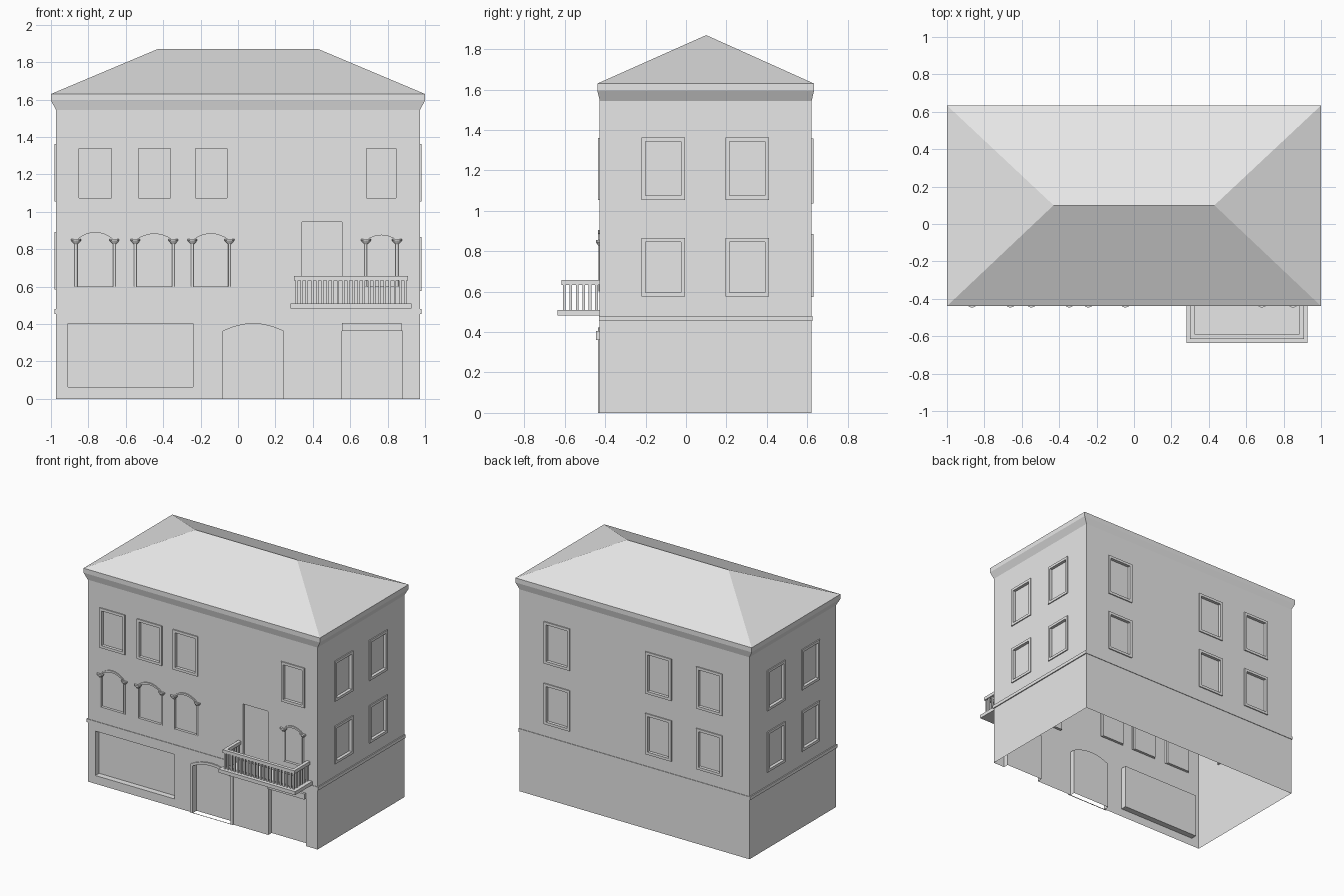
import bpy
import bmesh
from mathutils import Matrix, Vector

if "Cube" in bpy.data.objects:
    bpy.data.objects.remove(bpy.data.objects["Cube"], do_unlink=True)

stone = bpy.data.materials.new("plain_grey")
stone.use_nodes = True
GREY = (0.8, 0.8, 0.8, 1)
stone.diffuse_color = GREY
stone.node_tree.nodes["Principled BSDF"].inputs["Base Color"].default_value = GREY

SIDE, FRONT, BACK, EAVES = 0.973, -0.427, 0.622, 1.55
RELIEF = 0.008

# Each wall maps (across, up, outward) to a point
WALLS = {
    "front": lambda u, z, d: (u, FRONT - d, z),
    "back": lambda u, z, d: (u, BACK + d, z),
    "left": lambda u, z, d: (SIDE + d, u, z),
    "right": lambda u, z, d: (-SIDE - d, u, z),
}


def finish(bm, name, recalc=True):
    if recalc:
        bmesh.ops.recalc_face_normals(bm, faces=bm.faces[:])
    mesh = bpy.data.meshes.new(name)
    bm.to_mesh(mesh)
    bm.free()
    mesh.materials.append(stone)
    obj = bpy.data.objects.new(name, mesh)
    bpy.context.scene.collection.objects.link(obj)
    return obj


def box(bm, x0, x1, y0, y1, z0, z1):
    size = Vector((x1 - x0, y1 - y0, z1 - z0))
    mid = Vector((x0 + x1, y0 + y1, z0 + z1)) / 2
    bmesh.ops.create_cube(bm, size=1, matrix=Matrix.Translation(mid) @ Matrix.Diagonal(size.to_4d()))


def bridge(bm, loops):
    for a, b in zip(loops, loops[1:]):
        n = len(a)
        for i in range(n):
            j = (i + 1) % n
            bm.faces.new((a[i], a[j], b[j], b[i]))


def place(bm, wall, outline, depth):
    return [bm.verts.new(WALLS[wall](u, z, depth)) for u, z in outline]


def prism(bm, wall, outline, d0, d1):
    a, b = place(bm, wall, outline, d0), place(bm, wall, outline, d1)
    bridge(bm, [a, b])
    bm.faces.new(a)
    bm.faces.new(b)


def surround(bm, wall, outer, inner, d=RELIEF):
    loops = [place(bm, wall, o, h) for o, h in
             ((outer, 0), (outer, d), (inner, d), (inner, 0))]
    bridge(bm, loops + loops[:1])


def rect(u0, u1, z0, z1, grow=0):
    u0, u1, z0, z1 = u0 - grow, u1 + grow, z0 - grow, z1 + grow
    return [(u0, z0), (u1, z0), (u1, z1), (u0, z1)]


def arch(u0, u1, z0, spring, top, n=8):
    mid, half = (u0 + u1) / 2, (u1 - u0) / 2
    curve = [1 - 2 * i / n for i in range(n + 1)]
    return [(u0, z0), (u1, z0)] + [
        (mid + half * t, spring + (top - spring) * (1 - t * t)) for t in curve]


def plan_band(bm, rings):
    # Rings of (side overhang, front and back overhang, height)
    loops = []
    for s, e, z in rings:
        x, f, b = SIDE + s, FRONT - e, BACK + e
        loops.append([bm.verts.new(p) for p in ((-x, f, z), (x, f, z), (x, b, z), (-x, b, z))])
    bridge(bm, loops)


cuts = bmesh.new()
frames = bmesh.new()


def window(wall, u0, u1, z0, z1, margin=0.02):
    inner = rect(u0, u1, z0, z1, -margin)
    surround(frames, wall, rect(u0, u1, z0, z1), inner)
    prism(cuts, wall, inner, -0.015, 0.05)


# Framed rectangular windows on all four walls
for u0, u1 in ((-0.87, -0.655), (-0.553, -0.342), (-0.248, -0.038), (0.667, 0.865)):
    window("front", u0, u1, 1.055, 1.36)
for u in (0.655, -0.205, -0.635):
    for z0, z1 in ((0.573, 0.885), (1.037, 1.357)):
        window("back", u - 0.11, u + 0.11, z0, z1)
for wall, low in (("left", (0.577, 0.865)), ("right", (0.585, 0.893))):
    for u in (-0.113, 0.303):
        for z0, z1 in (low, (1.055, 1.363)):
            window(wall, u - 0.108, u + 0.108, z0, z1)
finish(frames, "window_frames")

# Arched windows with hoods, slim columns and capitals
hoods, columns, capitals = bmesh.new(), bmesh.new(), bmesh.new()
for u0, u1, top in ((-0.862, -0.665, 0.905), (-0.545, -0.35, 0.897),
                    (-0.24, -0.05, 0.898), (0.688, 0.846, 0.89)):
    opening = arch(u0, u1, 0.6, 0.85, top - 0.015)
    prism(cuts, "front", opening, -0.02, 0.05)
    band_in = arch(u0, u1, 0.847, 0.85, top - 0.015)[2:]
    band_out = arch(u0 - 0.012, u1 + 0.012, 0.847, 0.85, top)[2:]
    prism(hoods, "front", band_out + band_in[::-1], 0, RELIEF)
    for u in (u0 - 0.004, u1 + 0.004):
        for bm, r0, r1, z0, z1 in ((columns, 0.007, 0.007, 0.6, 0.83),
                                   (capitals, 0.01, 0.026, 0.828, 0.846),
                                   (capitals, 0.026, 0.026, 0.846, 0.855)):
            where = Matrix.Translation((u, FRONT, (z0 + z1) / 2))
            bmesh.ops.create_cone(bm, cap_ends=True, segments=12, radius1=r0, radius2=r1,
                                  depth=z1 - z0, matrix=where @ Matrix.Diagonal((1, 0.75, 1, 1)))
finish(hoods, "window_hoods")
finish(columns, "window_columns")
finish(capitals, "column_capitals")

# Arched entrance
bm = bmesh.new()
entry = arch(-0.08, 0.243, -0.05, 0.362, 0.402)
prism(cuts, "front", entry, -0.04, 0.05)
surround(bm, "front", arch(-0.1, 0.263, 0, 0.372, 0.422), arch(-0.08, 0.243, 0, 0.362, 0.402))
finish(bm, "entrance_surround")

# Shop window, balcony door and side door recesses
prism(cuts, "front", rect(-0.908, -0.24, 0.063, 0.403), -0.045, 0.05)
prism(cuts, "front", rect(0.341, 0.555, 0.505, 0.945), -0.02, 0.05)
prism(cuts, "front", rect(0.556, 0.876, -0.05, 0.365), -0.04, 0.05)
bm = bmesh.new()
box(bm, 0.556, 0.874, FRONT - 0.018, FRONT + 0.02, 0.362, 0.405)
finish(bm, "side_door_lintel")

# Walls: recesses pressed into a block that is open underneath
cutter = finish(cuts, "recess_cutter")
cutter.hide_render = True
cutter.hide_viewport = False
bm = bmesh.new()
box(bm, -SIDE, SIDE, FRONT, BACK, 0, EAVES)
walls = finish(bm, "walls")
mod = walls.modifiers.new("recesses", "BOOLEAN")
mod.operation, mod.solver, mod.object = "DIFFERENCE", "EXACT", cutter
graph = bpy.context.evaluated_depsgraph_get()
shell = bpy.data.meshes.new_from_object(walls.evaluated_get(graph))
walls.modifiers.clear()
bm = bmesh.new()
bm.from_mesh(shell)
floor = [f for f in bm.faces if f.normal.z < -0.9 and f.calc_center_median().z < 0.01]
bmesh.ops.delete(bm, geom=floor, context="FACES")
bm.to_mesh(walls.data)
bm.free()
bpy.data.objects.remove(cutter, do_unlink=True)

# String course and flared cornice
bm = bmesh.new()
plan_band(bm, [(0, 0, 0.455), (0.008, 0.004, 0.455), (0.008, 0.004, 0.48), (0, 0, 0.48)])
finish(bm, "string_course")
bm = bmesh.new()
plan_band(bm, [(0, 0, 1.545), (0.027, 0.012, 1.595), (0.027, 0.012, 1.63)])
finish(bm, "cornice")

# Hipped roof
bm = bmesh.new()
f, b, ridge = FRONT - 0.012, BACK + 0.012, 0.1
sw, se, ne, nw, rw, re = [bm.verts.new(p) for p in (
    (-1, f, 1.63), (1, f, 1.63), (1, b, 1.63), (-1, b, 1.63),
    (-0.43, ridge, 1.87), (0.43, ridge, 1.87))]
for face in ((sw, se, re, rw), (ne, nw, rw, re), (se, ne, re), (nw, sw, rw), (nw, ne, se, sw)):
    bm.faces.new(face)
finish(bm, "roof")

# Balcony slab, handrail and balusters
bm = bmesh.new()
box(bm, 0.28, 0.928, -0.635, FRONT, 0.483, 0.51)
finish(bm, "balcony_slab")
bm = bmesh.new()
x0, x1, y0, w = 0.3, 0.908, -0.616, 0.026
box(bm, x0, x1, y0, y0 + w, 0.632, 0.657)
for x in (x0, x1 - w):
    box(bm, x, x + w, y0 + w, FRONT, 0.632, 0.657)
finish(bm, "balcony_handrail")
bm = bmesh.new()
count, h = 21, 0.0065
a, c, y = x0 + w / 2, x1 - w / 2, y0 + w / 2
spots = [(a + (c - a) * i / count, y) for i in range(count + 1)]
spots += [(x, y + 0.032 * i) for x in (a, c) for i in range(1, 6)]
for px, py in spots:
    box(bm, px - h, px + h, py - h, py + h, 0.51, 0.632)
finish(bm, "balcony_balusters")
